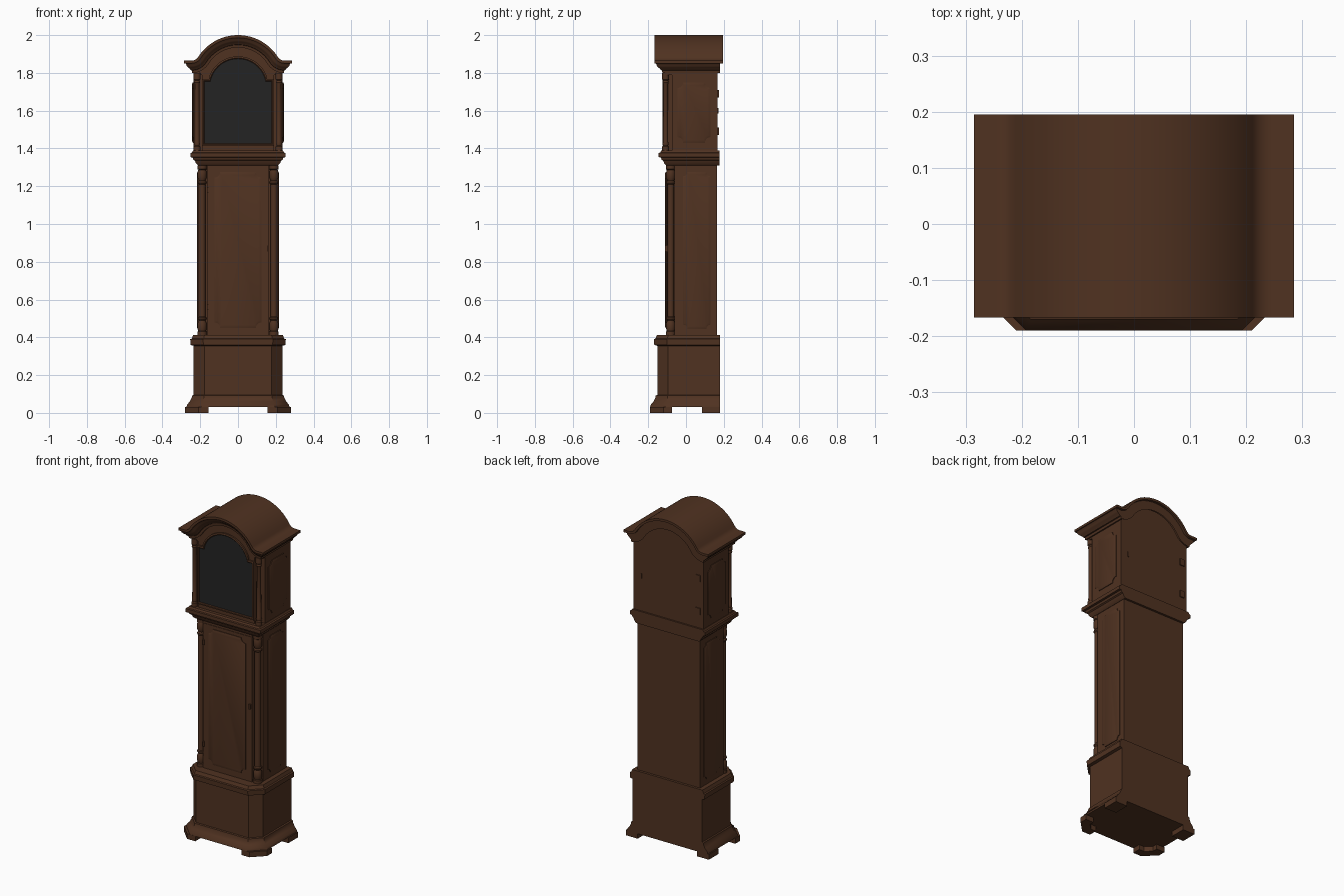
import bpy, bmesh
from math import sin, cos, pi, sqrt, atan2

cube = bpy.data.objects.get("Cube")
if cube:
    bpy.data.objects.remove(cube, do_unlink=True)


def material(name, rgb):
    m = bpy.data.materials.new(name)
    m.use_nodes = True
    m.diffuse_color = (*rgb, 1)
    bsdf = m.node_tree.nodes["Principled BSDF"]
    bsdf.inputs["Base Color"].default_value = (*rgb, 1)
    bsdf.inputs["Roughness"].default_value = 0.7
    return m


WOOD = material("brown wood", (0.08, 0.032, 0.015))
GLASS = material("dark glass", (0.017, 0.017, 0.017))
parts = []


def loft(name, rings, mat=WOOD, caps=True):
    """Join equal rings of 3D points into a skin."""
    bm = bmesh.new()
    rows = [[bm.verts.new(p) for p in ring] for ring in rings]
    n = len(rows[0])
    for a, b in zip(rows, rows[1:]):
        for i in range(n):
            j = (i + 1) % n
            bm.faces.new((a[i], a[j], b[j], b[i]))
    if caps:
        bm.faces.new(rows[0][::-1])
        bm.faces.new(rows[-1])
    bmesh.ops.remove_doubles(bm, verts=bm.verts, dist=1e-5)
    bmesh.ops.recalc_face_normals(bm, faces=bm.faces)
    me = bpy.data.meshes.new(name)
    bm.to_mesh(me)
    bm.free()
    me.materials.append(mat)
    ob = bpy.data.objects.new(name, me)
    bpy.context.collection.objects.link(ob)
    parts.append(ob)
    return ob


def place(pts, axis, t):
    """Put a flat outline at distance t along the axis."""
    if axis == "x":
        return [(t, u, v) for u, v in pts]
    if axis == "y":
        return [(u, t, v) for u, v in pts]
    return [(u, v, t) for u, v in pts]


def prism(name, pts, axis, lo, hi, mat=WOOD):
    return loft(name, [place(pts, axis, lo), place(pts, axis, hi)], mat)


def rect(u0, u1, v0, v1):
    return [(u0, v0), (u1, v0), (u1, v1), (u0, v1)]


def plan(hx, front, back, c, out):
    """Plan outline with chamfered front corners, grown by out on three sides."""
    c += out * (2 - sqrt(2)) if c else 0
    hx, front = hx + out, front - out
    return [(-hx, back), (-hx, front + c), (-hx + c, front),
            (hx - c, front), (hx, front + c), (hx, back)]


def moulding(name, levels, hx, front, back, c=0.0):
    loft(name, [place(plan(hx, front, back, c, out), "z", z) for z, out in levels])


def scooped(u0, u1, v0, v1, r, inset=0.0):
    """Rectangle with scooped corners."""
    pts = []
    corners = [(u0, v0, pi / 2), (u1, v0, pi), (u1, v1, 1.5 * pi), (u0, v1, 2 * pi)]
    mu, mv = (u0 + u1) / 2, (v0 + v1) / 2
    for u, v, start in corners:
        u += inset if u < mu else -inset
        v += inset if v < mv else -inset
        for k in range(7):
            a = start - k * pi / 12
            pts.append((u + r * cos(a), v + r * sin(a)))
    return pts


def panel(name, box, axis, t, outward, r=0.03):
    """Raised panel with a sloping border."""
    loft(name, [place(scooped(*box, r), axis, t),
                place(scooped(*box, r), axis, t + outward * 0.004),
                place(scooped(*box, r, 0.008), axis, t + outward * 0.008)])


def column(name, x, y, profile, seg=20):
    loft(name, [[(x + r * cos(2 * pi * i / seg), y + r * sin(2 * pi * i / seg), z)
                 for i in range(seg)] for z, r in profile])


SIDES = ((1, "left"), (-1, "right"))

# Base with flared skirt and top moulding
moulding("base_box",
         [(0.03, 0.038), (0.045, 0.034), (0.06, 0.02), (0.08, 0.01), (0.092, 0.008),
          (0.095, 0), (0.355, 0), (0.36, 0.016), (0.39, 0.018), (0.393, 0.01), (0.412, 0.002)],
         0.235, -0.152, 0.18, 0.058)

# Bracket feet
front_plan = [(0.155, -0.19), (0.21, -0.19), (0.28, -0.12), (0.28, -0.075),
              (0.225, -0.075), (0.225, -0.105), (0.19, -0.14), (0.155, -0.14)]
for s, side in SIDES:
    prism(side + "_front_foot", [(s * x, y) for x, y in front_plan], "z", 0, 0.032)
    lo, hi = sorted((s * 0.2, s * 0.28))
    prism(side + "_back_foot", rect(lo, hi, 0.085, 0.18), "z", 0, 0.032)

# Trunk with notched front corners
half = [(0.165, -0.1), (0.165, -0.06), (0.21, -0.06), (0.21, 0.165)]
prism("trunk", half + [(-x, y) for x, y in reversed(half)], "z", 0.4, 1.33)
prism("trunk_door", rect(-0.155, 0.155, 0.425, 1.295), "y", -0.103, -0.1)
panel("trunk_door_panel", (-0.125, 0.125, 0.45, 1.275), "y", -0.103, -1)
prism("keyhole_plate", rect(0.148, 0.158, 0.855, 0.885), "y", -0.11, -0.1)
for z in (0.56, 1.18):
    prism("trunk_hinge", rect(-0.163, -0.153, z - 0.015, z + 0.015), "y", -0.11, -0.1)

# Corner columns and side panels
lower = [(0.41, 0.025), (0.43, 0.025), (0.433, 0.02), (0.445, 0.024), (0.475, 0.024),
         (0.49, 0.017), (0.497, 0.023), (0.505, 0.023), (0.51, 0.018)]
upper = [(1.72 - z, r) for z, r in reversed(lower)]
for s, side in SIDES:
    column(side + "_trunk_column", s * 0.19, -0.081, lower + upper)
    panel(side + "_trunk_panel", (-0.015, 0.13, 0.445, 1.275), "x", s * 0.21, s, 0.022)
    panel(side + "_hood_panel", (-0.045, 0.13, 1.43, 1.75), "x", s * 0.235, s)
    column(side + "_hood_column", s * 0.217, -0.108,
           [(1.38, 0.018), (1.41, 0.018), (1.415, 0.013), (1.425, 0.016), (1.435, 0.013),
            (1.74, 0.012), (1.75, 0.016), (1.76, 0.013), (1.765, 0.018), (1.8, 0.018)])

# Waist moulding under the hood
moulding("waist_moulding",
         [(1.31, 0.002), (1.32, 0.012), (1.335, 0.018), (1.34, 0.026), (1.352, 0.03),
          (1.354, 0.042), (1.375, 0.042), (1.378, 0.034), (1.388, 0.028)],
         0.21, -0.103, 0.178)

# Arched outline: an arc eased into flat wings
ARC_R, ARC_Z, EASE, WING_Z = 0.25, 1.75, 0.04, 1.865
ease_z = WING_Z + EASE
ease_x = sqrt((ARC_R + EASE) ** 2 - (ease_z - ARC_Z) ** 2)
meet = atan2(ease_z - ARC_Z, ease_x)


def arch(d, xe):
    """Arch outline from -x to +x, sunk by d, ending at half width xe."""
    right = []
    for k in range(17):
        a = pi / 2 + (meet - pi / 2) * k / 16
        right.append(((ARC_R - d) * cos(a), ARC_Z + (ARC_R - d) * sin(a)))
    for k in range(1, 9):
        a = pi + meet + (pi / 2 - meet) * k / 8
        right.append((ease_x + (EASE + d) * cos(a), ease_z + (EASE + d) * sin(a)))
    right.append((xe, WING_Z - d))
    right = [(min(x, xe), z) for x, z in right]
    return [(-x, z) for x, z in reversed(right[1:])] + right


# Roof sheet and stepped cornice
prism("roof", arch(0, 0.285) + arch(0.014, 0.285)[::-1], "y", -0.167, 0.195)
rings = []
for d, out in [(0.012, 0.047), (0.018, 0.04), (0.028, 0.037), (0.036, 0.03),
               (0.043, 0.02), (0.05, 0.016), (0.052, 0.01), (0.066, 0.008), (0.066, -0.002)]:
    pts = arch(d, 0.235 + out)
    rings.append(place(pts, "y", -0.117 - out) + place(pts[::-1], "y", 0.18))
loft("cornice", rings, caps=False)

# Hood body and front board
inner = arch(0.06, 0.235)
prism("hood_body", [(-0.235, 1.38)] + inner + [(0.235, 1.38)], "y", -0.075, 0.168)
prism("hood_front", [(-0.19, 1.38), (-0.19, 1.79), (-0.235, 1.79)] + inner
      + [(0.235, 1.79), (0.19, 1.79), (0.19, 1.38)], "y", -0.112, -0.07)


def door_outline(g):
    """Arched door outline grown by g."""
    r, zc = 0.15 + g, 1.725
    a0 = atan2(0.04 + g, 0.145)
    arc = [(r * cos(a0 + (pi - 2 * a0) * k / 20), zc + r * sin(a0 + (pi - 2 * a0) * k / 20))
           for k in range(21)]
    top = 1.755 + g
    return ([(-0.178 - g, 1.425 - g), (0.178 + g, 1.425 - g), (0.178 + g, top), (arc[0][0], top)]
            + arc + [(arc[-1][0], top), (-0.178 - g, top)])


# Glazed door with raised frame
prism("door_glass", door_outline(0.001), "y", -0.117, -0.111, GLASS)
loft("door_frame", [place(door_outline(g), "y", y) for g, y in
                    [(0.013, -0.11), (0.013, -0.122), (0.004, -0.124), (0, -0.12), (0, -0.11)]],
     caps=False)

# Hinges and latch on the back
for z in (1.49, 1.69):
    prism("back_hinge", rect(-0.215, -0.185, z - 0.02, z + 0.02), "y", 0.165, 0.174)
prism("back_latch", rect(0.18, 0.188, 1.585, 1.615), "y", 0.165, 0.172)

# Smooth curves, keep edges crisp
bpy.ops.object.select_all(action="DESELECT")
for ob in parts:
    ob.select_set(True)
bpy.context.view_layer.objects.active = parts[0]
bpy.ops.object.shade_smooth_by_angle(angle=0.6)
